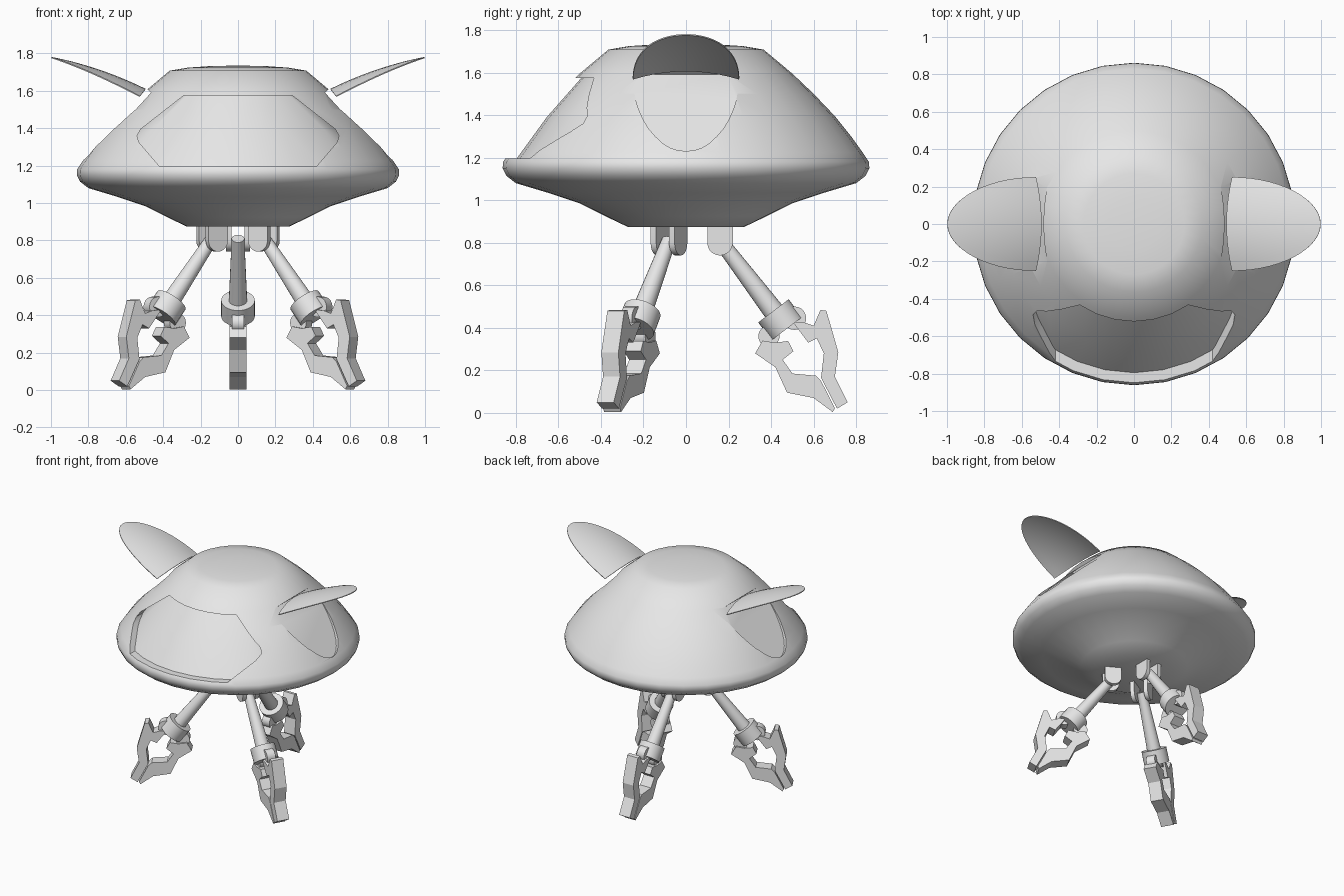
import bpy, bmesh, math
from mathutils import Vector, Matrix

if "Cube" in bpy.data.objects:
    bpy.data.objects.remove(bpy.data.objects["Cube"])

hull_grey = bpy.data.materials.new("hull_grey")
hull_grey.diffuse_color = (0.8, 0.8, 0.8, 1)
hull_grey.use_nodes = True
hull_grey.node_tree.nodes["Principled BSDF"].inputs["Base Color"].default_value = hull_grey.diffuse_color


def finish(name, bm, matrix=None, smooth=None):
    """Turn a bmesh into an object, optionally smooth below an angle in degrees."""
    if matrix:
        bm.transform(matrix)
    bmesh.ops.recalc_face_normals(bm, faces=bm.faces)
    me = bpy.data.meshes.new(name)
    bm.to_mesh(me)
    bm.free()
    me.materials.append(hull_grey)
    ob = bpy.data.objects.new(name, me)
    bpy.context.collection.objects.link(ob)
    if smooth:
        smooth_by_angle(ob, smooth)
    return ob


def activate(ob):
    bpy.ops.object.select_all(action='DESELECT')
    ob.select_set(True)
    bpy.context.view_layer.objects.active = ob


def smooth_by_angle(ob, degrees):
    activate(ob)
    bpy.ops.object.shade_smooth_by_angle(angle=math.radians(degrees))


def lathe(name, profile, steps=32):
    bm = bmesh.new()
    vs = [bm.verts.new((0, r, z)) for r, z in profile]
    es = [bm.edges.new(p) for p in zip(vs, vs[1:])]
    bmesh.ops.spin(bm, geom=vs + es, cent=(0, 0, 0), axis=(0, 0, 1),
                   angle=math.tau, steps=steps)
    bmesh.ops.remove_doubles(bm, verts=bm.verts, dist=1e-4)
    return finish(name, bm)


def prism(name, points, depth, matrix=None, smooth=None):
    """Extrude a flat outline of 3D points along the depth vector."""
    bm = bmesh.new()
    face = bm.faces.new([bm.verts.new(p) for p in points])
    out = bmesh.ops.extrude_face_region(bm, geom=[face])
    bmesh.ops.translate(bm, vec=depth,
                        verts=[g for g in out["geom"] if isinstance(g, bmesh.types.BMVert)])
    return finish(name, bm, matrix, smooth)


def rod(name, a, b, r1, r2, matrix, seg=20):
    a, b = Vector(a), Vector(b)
    bm = bmesh.new()
    bmesh.ops.create_cone(bm, cap_ends=True, segments=seg, radius1=r1, radius2=r2,
                          depth=(b - a).length)
    bm.transform(Matrix.Translation((a + b) / 2)
                 @ (b - a).to_track_quat('Z', 'Y').to_matrix().to_4x4())
    return finish(name, bm, matrix, 40)


def boolean(ob, cutter, operation):
    activate(ob)
    mod = ob.modifiers.new("cut", 'BOOLEAN')
    mod.object, mod.operation, mod.solver = cutter, operation, 'EXACT'
    bpy.ops.object.modifier_apply(modifier=mod.name)


# Saucer hull
hull = lathe("hull", [(0, 0.875), (0.275, 0.875), (0.38, 0.925), (0.5, 0.985), (0.65, 1.035),
                      (0.8, 1.08), (0.845, 1.115), (0.862, 1.15), (0.86, 1.18), (0.83, 1.225),
                      (0.78, 1.295), (0.7, 1.395), (0.6, 1.5), (0.5, 1.595), (0.365, 1.708),
                      (0.27, 1.724), (0.14, 1.733), (0, 1.735)])

# Recessed windshield set into the front
outline = [(0.29, 1.575), (0.52, 1.395), (0.54, 1.36), (0.53, 1.325), (0.42, 1.197)]
outline += [(-x, z) for x, z in reversed(outline)]
window_cut = prism("window_cutter", [(x, -1, z) for x, z in outline], (0, 0.62, 0))
windshield = lathe("windshield", [(0, 1.1), (0.872, 1.1), (0.8, 1.19), (0.655, 1.39),
                                  (0.47, 1.6), (0, 1.6)])
boolean(hull, window_cut, 'DIFFERENCE')
boolean(windshield, window_cut, 'INTERSECT')
bpy.data.objects.remove(window_cut)

# Flat door recesses on both sides, rounded at the lower end
top, low = Vector((0.465, 0, 1.59)), Vector((0.808, 0, 1.215))
arc = [math.pi * i / 20 for i in range(21)]
for side in (1, -1):
    pts = [top.lerp(low, math.sin(a)) + Vector((0, 0.25 * math.cos(a), 0)) for a in arc]
    flip = Matrix.Diagonal((side, 1, 1, 1))
    door_cut = prism("door_cutter", pts, Vector((0.22, 0, 0.2)), flip)
    boolean(hull, door_cut, 'DIFFERENCE')
    bpy.data.objects.remove(door_cut)
smooth_by_angle(hull, 45)
smooth_by_angle(windshield, 45)

# Raised gull-wing doors: thin curved half ellipses
NU, NV = 14, 10
for side, label in ((1, "right"), (-1, "left")):
    bm = bmesh.new()
    grid = []
    for i in range(NU + 1):
        t = math.sin(math.pi / 2 * i / NU)
        half = max(0.25 * math.sqrt(max(1 - t * t, 0)), 0.002)
        row = []
        for j in range(NV + 1):
            y = half * (2 * j / NV - 1)
            bow = (y / 0.25) ** 2
            x = 0.495 + 0.503 * t + 0.03 * bow * (1 - t)
            z = 1.608 + 0.245 * t - 0.075 * t * t - 0.038 * bow
            row.append(bm.verts.new((x, y, z)))
        grid.append(row)
    for r0, r1 in zip(grid, grid[1:]):
        for j in range(NV):
            bm.faces.new((r0[j], r1[j], r1[j + 1], r0[j + 1]))
    door = finish(label + "_door", bm, Matrix.Diagonal((side, 1, 1, 1)))
    activate(door)
    mod = door.modifiers.new("shell", 'SOLIDIFY')
    mod.thickness, mod.offset = 0.006, 0
    bpy.ops.object.modifier_apply(modifier=mod.name)
    smooth_by_angle(door, 40)

# Claw legs, drawn pointing to +y then turned in thirds
outer_finger = [(0.5, 0.43), (0.555, 0.425), (0.60, 0.41), (0.632, 0.484), (0.66, 0.48),
                (0.716, 0.285), (0.70, 0.17), (0.76, 0.05), (0.71, 0.02), (0.635, 0.165),
                (0.648, 0.28), (0.615, 0.35), (0.575, 0.33), (0.53, 0.39)]
inner_finger = [(0.325, 0.28), (0.36, 0.34), (0.42, 0.33), (0.48, 0.338), (0.505, 0.29),
                (0.455, 0.25), (0.50, 0.185), (0.61, 0.175), (0.635, 0.15), (0.70, 0.022),
                (0.69, 0.004), (0.60, 0.07), (0.475, 0.095), (0.42, 0.215)]
cheek = [(0.10, 0.88), (0.10, 0.80)]
cheek += [(0.16 - 0.06 * math.cos(a), 0.80 - 0.06 * math.sin(a)) for a in arc[2:-1:2]]
cheek += [(0.22, 0.80), (0.22, 0.88)]
axis = Vector((0, 0.605, -0.796))
hip = Vector((0, 0.16, 0.81))


def plate(name, outline, x0, x1, matrix, smooth=None):
    prism(name, [(x0, y, z) for y, z in outline], (x1 - x0, 0, 0), matrix, smooth)


for k, label in enumerate(("rear", "left", "right")):
    turn = Matrix.Rotation(k * math.tau / 3, 4, 'Z')
    # Hip fork and strut
    plate(label + "_fork_a", cheek, 0.035, 0.065, turn, 30)
    plate(label + "_fork_b", cheek, -0.065, -0.035, turn, 30)
    rod(label + "_strut", hip, hip + axis * 0.44, 0.034, 0.05, turn)
    # Wrist collar with two finger hinges
    rod(label + "_collar", hip + axis * 0.415, hip + axis * 0.52, 0.09, 0.09, turn, 28)
    for n, (y, z, r) in enumerate(((0.51, 0.445, 0.055), (0.39, 0.36, 0.05))):
        rod(f"{label}_hinge_{n + 1}", (-0.032, y, z), (0.032, y, z), r, r, turn)
    # Gripping fingers
    plate(label + "_outer_finger", outer_finger, -0.046, 0.046, turn)
    plate(label + "_inner_finger", inner_finger, -0.046, 0.046, turn)
